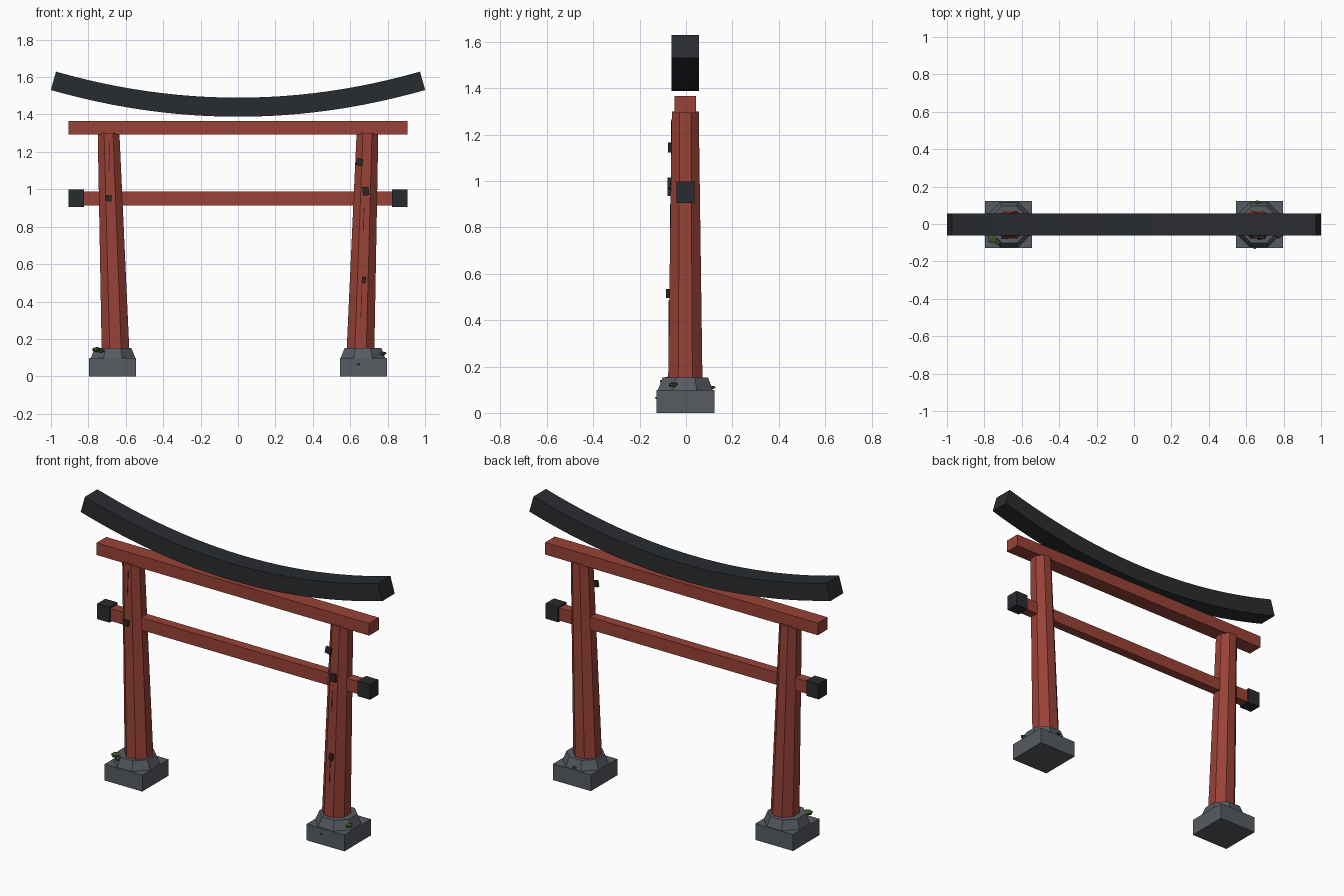
import bpy, bmesh, math, random
from mathutils import Vector, Matrix

if "Cube" in bpy.data.objects:
    bpy.data.objects.remove(bpy.data.objects["Cube"])

random.seed(4)
YC = -0.003  # common depth centre


def material(name, rgb):
    m = bpy.data.materials.new(name)
    m.diffuse_color = (*rgb, 1)
    m.use_nodes = True
    m.node_tree.nodes["Principled BSDF"].inputs["Base Color"].default_value = m.diffuse_color
    return m


RED = material("red_paint", (0.32, 0.055, 0.038))
DARK = material("dark_wood", (0.022, 0.025, 0.029))
STONE = material("stone", (0.095, 0.105, 0.12))
BARE = material("bare_wood", (0.03, 0.02, 0.017))
MOSS = material("moss", (0.06, 0.09, 0.03))


def finish(name, bm, mat):
    bmesh.ops.recalc_face_normals(bm, faces=bm.faces)
    me = bpy.data.meshes.new(name)
    bm.to_mesh(me)
    bm.free()
    me.materials.append(mat)
    ob = bpy.data.objects.new(name, me)
    bpy.context.collection.objects.link(ob)
    return ob


def box(name, centre, size, mat, tilt=0):
    bm = bmesh.new()
    bmesh.ops.create_cube(bm, size=1)
    bmesh.ops.scale(bm, vec=size, verts=bm.verts)
    bmesh.ops.rotate(bm, matrix=Matrix.Rotation(tilt, 3, 'Y'), verts=bm.verts)
    bmesh.ops.translate(bm, vec=centre, verts=bm.verts)
    return finish(name, bm, mat)


def loft(bm, rings):
    for a, b in zip(rings, rings[1:]):
        n = len(a)
        for i in range(n):
            bm.faces.new((a[i], a[(i + 1) % n], b[(i + 1) % n], b[i]))
    bm.faces.new(rings[0])
    bm.faces.new(rings[-1])


def octagon_column(name, sections, mat):
    # sections: (x, z, half width across flats)
    bm = bmesh.new()
    rings = []
    for x, z, w in sections:
        r = w / math.cos(math.pi / 8)
        angles = [(i + 0.5) * math.pi / 4 for i in range(8)]
        rings.append([bm.verts.new((x + r * math.cos(a), YC + r * math.sin(a), z))
                      for a in angles])
    loft(bm, rings)
    return finish(name, bm, mat)


# Stone feet, leaning pillars and tie beam caps on both sides
for side, s in (("left", -1), ("right", 1)):
    box(f"{side}_plinth", (s * 0.671, YC, 0.049), (0.25, 0.25, 0.098), STONE)
    octagon_column(f"{side}_collar", [(s * 0.668, 0.095, 0.12), (s * 0.668, 0.152, 0.098)], STONE)
    octagon_column(f"{side}_pillar", [(s * 0.655, 0.14, 0.074), (s * 0.692, 1.30, 0.058)], RED)
    box(f"{side}_beam_cap", (s * 0.865, YC, 0.952), (0.082, 0.078, 0.092), DARK)

# Straight red beams
box("tie_beam", (0, YC, 0.95), (1.70, 0.056, 0.075), RED)
box("lintel", (0, YC, 1.33), (1.81, 0.092, 0.073), RED)

# Upswept top beam, square cut across its curve
bm = bmesh.new()
rings = []
for i in range(25):
    x = -0.987 + 1.974 * i / 24
    k = 0.141 / 0.987 ** 2
    p = Vector((x, YC, 1.439 + k * x * x))
    n = Vector((-2 * k * x, 0, 1)).normalized() * 0.051
    d = Vector((0, 0.059, 0))
    rings.append([bm.verts.new(v) for v in (p - n - d, p - n + d, p + n + d, p + n - d)])
loft(bm, rings)
finish("top_beam", bm, DARK)


def pillar_front(z):
    return YC - (0.074 - 0.016 * (z - 0.14) / 1.16)


# Chips of worn paint and fine cracks on the pillar fronts
for i, (x, z, w, h, t) in enumerate([(-0.692, 0.952, 0.032, 0.032, 0.1),
                                     (0.65, 1.145, 0.036, 0.036, 0.2),
                                     (0.683, 0.99, 0.034, 0.046, -0.1),
                                     (0.673, 0.515, 0.022, 0.036, 0.15)]):
    box(f"paint_chip_{i + 1}", (x, pillar_front(z) - 0.006, z), (w, 0.016, h), BARE, t)
for i, (x, z, h) in enumerate([(-0.688, 1.18, 0.16), (0.66, 0.40, 0.17), (0.672, 0.84, 0.12)]):
    box(f"crack_{i + 1}", (x, pillar_front(z), z), (0.004, 0.004, h), BARE, 0.03)

# Moss clumps on the stone feet
for i, (x, y, z, r) in enumerate([(-0.755, -0.075, 0.143, 0.03), (-0.73, -0.095, 0.135, 0.02),
                                  (0.775, -0.055, 0.122, 0.022), (0.645, -0.122, 0.065, 0.012),
                                  (0.66, 0.115, 0.11, 0.014)]):
    bm = bmesh.new()
    bmesh.ops.create_icosphere(bm, subdivisions=1, radius=r)
    for v in bm.verts:
        v.co *= random.uniform(0.85, 1.15)
        v.co.z *= 0.5
    bmesh.ops.translate(bm, vec=(x, y, z), verts=bm.verts)
    finish(f"moss_{i + 1}", bm, MOSS)
